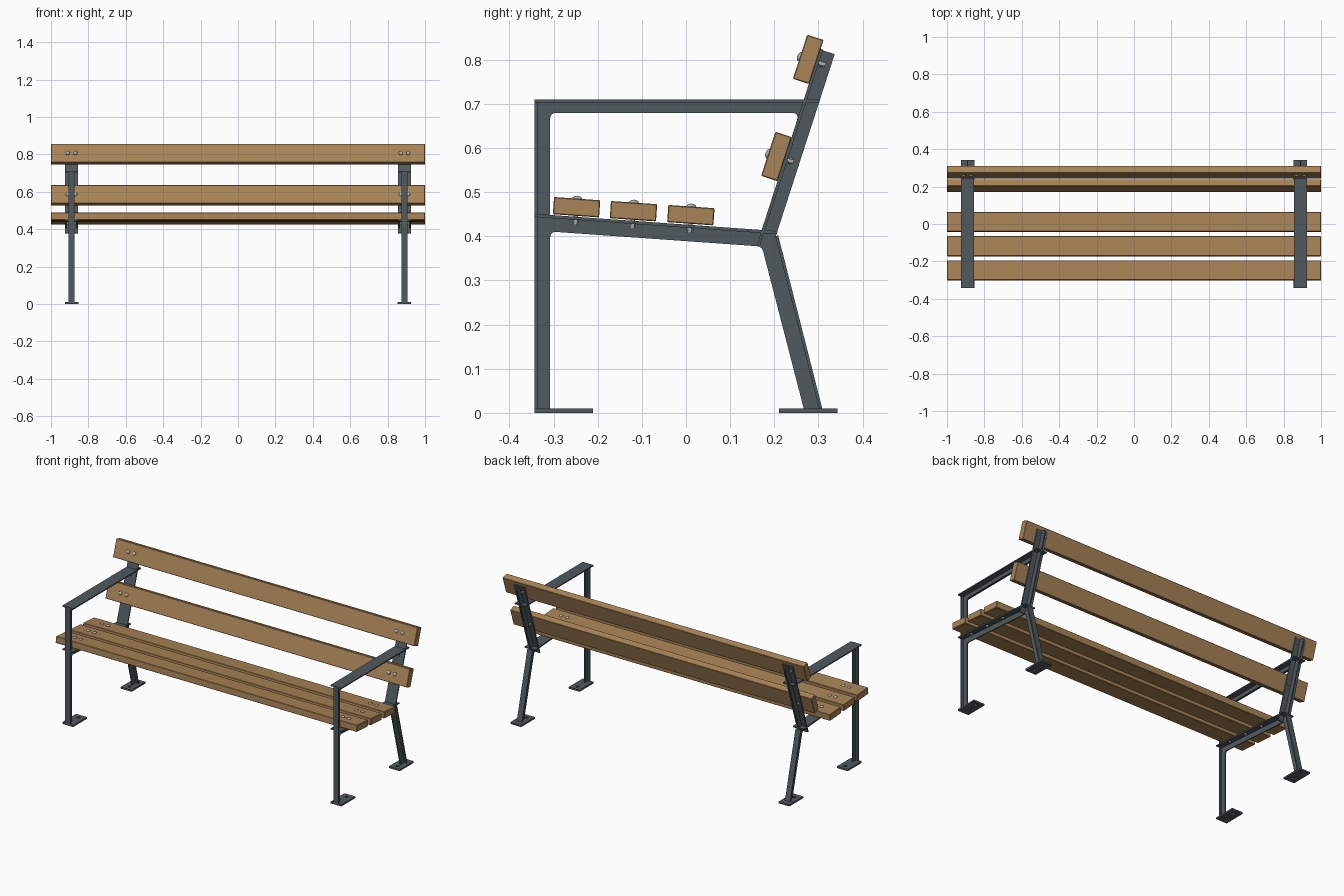
import bpy, bmesh, math
from mathutils import Vector, Matrix

cube = bpy.data.objects.get("Cube")
if cube:
    bpy.data.objects.remove(cube)


def material(name, rgb, rough):
    m = bpy.data.materials.new(name)
    m.use_nodes = True
    m.diffuse_color = (*rgb, 1)
    b = m.node_tree.nodes["Principled BSDF"]
    b.inputs["Base Color"].default_value = (*rgb, 1)
    b.inputs["Roughness"].default_value = rough
    return m


WOOD = material("warm wood", (0.40, 0.23, 0.095), 0.7)
STEEL = material("dark grey steel", (0.082, 0.102, 0.112), 0.5)
ZINC = material("zinc bolts", (0.42, 0.43, 0.44), 0.4)

FRAME_X = 0.89
THICK = 0.007          # steel flange and web thickness
SEAT_TILT = math.radians(-4)
BACK_TILT = math.radians(18)


def finish(bm, name, mat):
    bmesh.ops.recalc_face_normals(bm, faces=bm.faces)
    mesh = bpy.data.meshes.new(name)
    bm.to_mesh(mesh)
    bm.free()
    mesh.materials.append(mat)
    ob = bpy.data.objects.new(name, mesh)
    bpy.context.collection.objects.link(ob)
    return ob


def box(name, size, centre, tilt, mat, bevel=0):
    """Box turned about the x axis by tilt."""
    bm = bmesh.new()
    bmesh.ops.create_cube(bm, size=1)
    bmesh.ops.scale(bm, vec=size, verts=bm.verts)
    if bevel:
        bmesh.ops.bevel(bm, geom=bm.edges[:], offset=bevel, segments=1, affect='EDGES')
    bm.transform(Matrix.Translation(centre) @ Matrix.Rotation(tilt, 4, 'X'))
    return finish(bm, name, mat)


def strip(name, x, a, b, width):
    """Flat bar from a to b in the yz plane, lying to the right of its path."""
    a, b = Vector(a), Vector(b)
    d = b - a
    n = Vector((d.y, -d.x)).normalized()
    c = (a + b) / 2 + n * THICK / 2
    return box(name, (width, d.length, THICK), (x, c.x, c.y), math.atan2(d.y, d.x), STEEL)


def rounded(points):
    """Fillet the points given with a third value, the fillet size."""
    out = []
    for i, p in enumerate(points):
        c = Vector(p[:2])
        if len(p) == 2:
            out.append(c)
            continue
        prev = Vector(points[i - 1][:2])
        nxt = Vector(points[(i + 1) % len(points)][:2])
        s = c + (prev - c).normalized() * p[2]
        e = c + (nxt - c).normalized() * p[2]
        for k in range(5):
            t = k / 4
            out.append(s * (1 - t) ** 2 + c * 2 * t * (1 - t) + e * t ** 2)
    return out


def cut_plate(name, loops, thickness, matrix, mat):
    """Flat plate from an outer loop and hole loops, centred on its plane."""
    bm = bmesh.new()
    for loop in loops:
        vs = [bm.verts.new((p[0], p[1], -thickness / 2)) for p in loop]
        for i, v in enumerate(vs):
            bm.edges.new((vs[i - 1], v))
    bmesh.ops.triangle_fill(bm, edges=bm.edges[:], use_beauty=True, normal=(0, 0, 1))
    ext = bmesh.ops.extrude_face_region(bm, geom=bm.faces[:])
    top = [g for g in ext["geom"] if isinstance(g, bmesh.types.BMVert)]
    bmesh.ops.translate(bm, vec=(0, 0, thickness), verts=top)
    bmesh.ops.dissolve_limit(bm, angle_limit=0.01, verts=bm.verts[:], edges=bm.edges[:])
    bm.transform(matrix)
    return finish(bm, name, mat)


def bolt(name, x, y, z, tilt, depth):
    """Domed head at the origin, shaft and nut running down local -z."""
    bm = bmesh.new()
    dome = bmesh.ops.create_uvsphere(bm, u_segments=16, v_segments=8, radius=0.011)["verts"]
    bmesh.ops.scale(bm, vec=(1, 1, 0.6), verts=dome)
    for radius, length, bottom, sides in ((0.005, depth, -depth, 12),
                                          (0.008, 0.006, -depth + 0.005, 6)):
        bmesh.ops.create_cone(bm, cap_ends=True, segments=sides, radius1=radius,
                              radius2=radius, depth=length,
                              matrix=Matrix.Translation((0, 0, bottom + length / 2)))
    bm.transform(Matrix.Translation((x, y, z)) @ Matrix.Rotation(tilt, 4, 'X'))
    ob = finish(bm, name, ZINC)
    for o in bpy.context.selected_objects:
        o.select_set(False)
    ob.select_set(True)
    bpy.context.view_layer.objects.active = ob
    bpy.ops.object.shade_smooth_by_angle(angle=math.radians(40))


# Slats with a pair of bolts at each frame
slats = [("seat_slat", -0.248, 0.466, SEAT_TILT),
         ("seat_slat", -0.119, 0.457, SEAT_TILT),
         ("seat_slat", 0.011, 0.448, SEAT_TILT),
         ("back_slat", 0.205, 0.581, math.pi / 2 - BACK_TILT),
         ("back_slat", 0.277, 0.801, math.pi / 2 - BACK_TILT)]
for name, y, z, tilt in slats:
    box(name, (2, 0.105, 0.039), (0, y, z), tilt, WOOD, 0.002)
    up = Vector((-math.sin(tilt), math.cos(tilt))) * 0.0195
    for side in (-1, 1):
        for off in (-0.02, 0.02):
            bolt(name + "_bolt", side * FRAME_X + off, y + up.x, z + up.y, tilt, 0.06)

# Web outline of one side frame and the opening under the armrest
outline = rounded([(-0.341, 0.005), (-0.341, 0.707), (0.27, 0.707), (0.305, 0.823),
                   (0.337, 0.813), (0.204, 0.402), (0.303, 0.005), (0.268, 0.005),
                   (0.172, 0.377, 0.012), (-0.308, 0.411, 0.015), (-0.308, 0.005)])
opening = rounded([(-0.308, 0.446), (-0.308, 0.68, 0.015),
                   (0.257, 0.68, 0.018), (0.172, 0.413)])
# Turns the plate's own x, y, z into the model's y, z, x
UPRIGHT = Matrix(((0, 0, 1, 0), (1, 0, 0, 0), (0, 1, 0, 0), (0, 0, 0, 1)))

for side in (-1, 1):
    x = side * FRAME_X
    cut_plate("side_frame_web", [outline, opening], THICK,
              Matrix.Translation((x, 0, 0)) @ UPRIGHT, STEEL)
    # Flanges: narrow on the legs, wide under slats and arms
    strip("front_leg_flange", x, (-0.343, 0.005), (-0.343, 0.71), 0.034)
    strip("back_leg_flange", x, (0.205, 0.40), (0.306, 0.005), -0.034)
    bpy.data.objects.remove(bpy.context.collection.objects[-1])
    strip("back_leg_flange", x, (0.205, 0.402), (0.306, 0.005), 0.034).location = (0, 0.004, 0)
    strip("armrest", x, (-0.343, 0.71), (0.302, 0.71), 0.071)
    strip("seat_support_flange", x, (-0.343, 0.451), (0.207, 0.412), 0.071)
    strip("back_post_flange", x, (0.160, 0.379), (0.304, 0.825), 0.071)
    # Foot plates with an anchor hole
    for end in (-1, 1):
        rect = [(-0.036, -0.066), (0.036, -0.066), (0.036, 0.066), (-0.036, 0.066)]
        for hx in (0,):
            hole = [(hx + 0.009 * math.cos(k * math.pi / 8),
                     -end * 0.035 + 0.009 * math.sin(k * math.pi / 8)) for k in range(16)]
        cut_plate("foot_plate", [rect, hole], 0.01,
                  Matrix.Translation((x, end * 0.277, 0.005)), STEEL)
